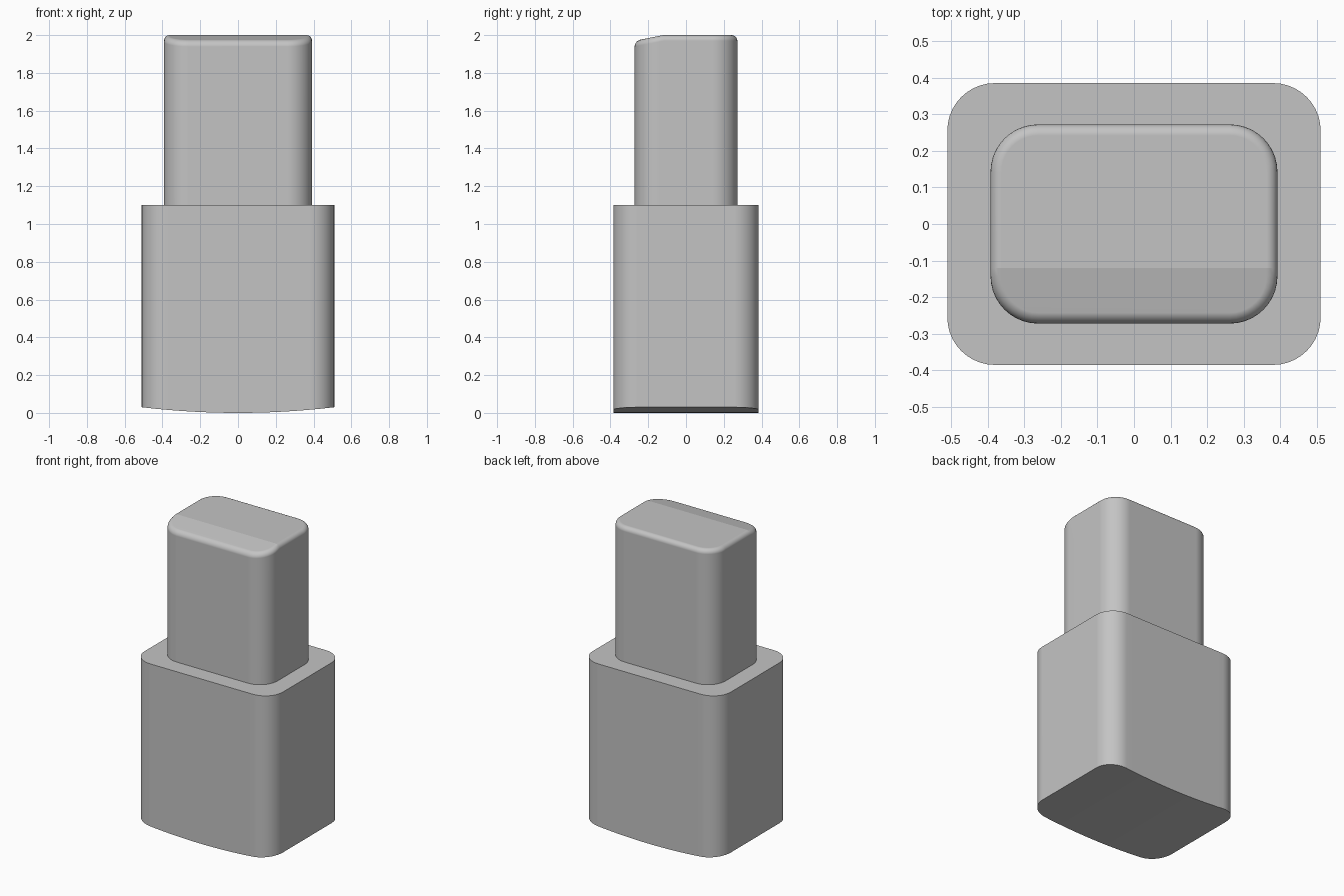
import bpy, bmesh, math
from mathutils import Vector

cube = bpy.data.objects.get("Cube")
if cube:
    bpy.data.objects.remove(cube, do_unlink=True)

grey = bpy.data.materials.new("plain grey")
grey.use_nodes = True
colour = (0.55, 0.55, 0.55, 1)
grey.diffuse_color = colour
grey.node_tree.nodes["Principled BSDF"].inputs["Base Color"].default_value = colour


def front_half(hx, hy, radius, arc, straight):
    """Front half of a rounded rectangle, from -x to +x."""
    left = []
    for i in range(arc + 1):
        a = math.pi + math.pi / 2 * i / arc
        left.append((-hx + radius * (1 + math.cos(a)), -hy + radius * (1 + math.sin(a))))
    span = 2 * (hx - radius)
    middle = [(-hx + radius + span * i / straight, -hy) for i in range(1, straight)]
    return left + middle + [(-x, y) for x, y in reversed(left)]


def rounded_prism(half, bottom, top, strips):
    """Walls between a bottom height function and a flat top, with both ends closed."""
    bm = bmesh.new()
    n = len(half)
    outline = half + [(x, -y) for x, y in reversed(half)]
    low = [bm.verts.new((x, y, bottom(x))) for x, y in outline]
    high = [bm.verts.new((x, y, top)) for x, y in outline]
    for i in range(2 * n):
        j = (i + 1) % (2 * n)
        bm.faces.new((low[i], low[j], high[j], high[i]))
    bm.faces.new(high)
    if strips:
        for i in range(n - 1):
            bm.faces.new((low[i], low[2 * n - 1 - i], low[2 * n - 2 - i], low[i + 1]))
    else:
        bm.faces.new(low[::-1])
    return bm


def finish(bm, name):
    bmesh.ops.recalc_face_normals(bm, faces=bm.faces[:])
    mesh = bpy.data.meshes.new(name)
    bm.to_mesh(mesh)
    bm.free()
    mesh.materials.append(grey)
    obj = bpy.data.objects.new(name, mesh)
    bpy.context.collection.objects.link(obj)
    bpy.ops.object.select_all(action='DESELECT')
    obj.select_set(True)
    bpy.context.view_layer.objects.active = obj
    bpy.ops.object.shade_smooth_by_angle(angle=math.radians(35))
    weighted = obj.modifiers.new("flat panels", 'WEIGHTED_NORMAL')
    weighted.keep_sharp = True
    return obj


# Lower body with a shallow curved underside
body_x = 0.51
body = rounded_prism(front_half(body_x, 0.385, 0.13, 10, 16),
                     lambda x: 0.03 * (x / body_x) ** 2, 1.10, True)
finish(body, "lower_body")

# Upper block, its front top cut to a gentle slope
block = rounded_prism(front_half(0.392, 0.272, 0.13, 10, 1), lambda x: 1.10, 2.0, False)
cut_y = -0.12
cut = bmesh.ops.bisect_plane(block, geom=block.verts[:] + block.edges[:] + block.faces[:],
                             plane_co=(0, cut_y, 2.0), plane_no=Vector((0, -0.2, 1)),
                             clear_outer=True)
rim = [e for e in block.edges if e.is_boundary]
bmesh.ops.holes_fill(block, edges=rim)
bmesh.ops.recalc_face_normals(block, faces=block.faces[:])

# Rounded upper rim
is_top = lambda f: f.normal.z > 0.5
rim = [e for e in block.edges
       if len(e.link_faces) == 2 and is_top(e.link_faces[0]) != is_top(e.link_faces[1])]
bmesh.ops.bevel(block, geom=rim, offset=0.03, offset_type='OFFSET', segments=5,
                profile=0.5, affect='EDGES', clamp_overlap=True)

# Crisp crease where the slope meets the flat top
for e in block.edges:
    if all(abs(v.co.y - cut_y) < 0.01 and v.co.z > 1.99 for v in e.verts):
        e.smooth = False
finish(block, "upper_block")
